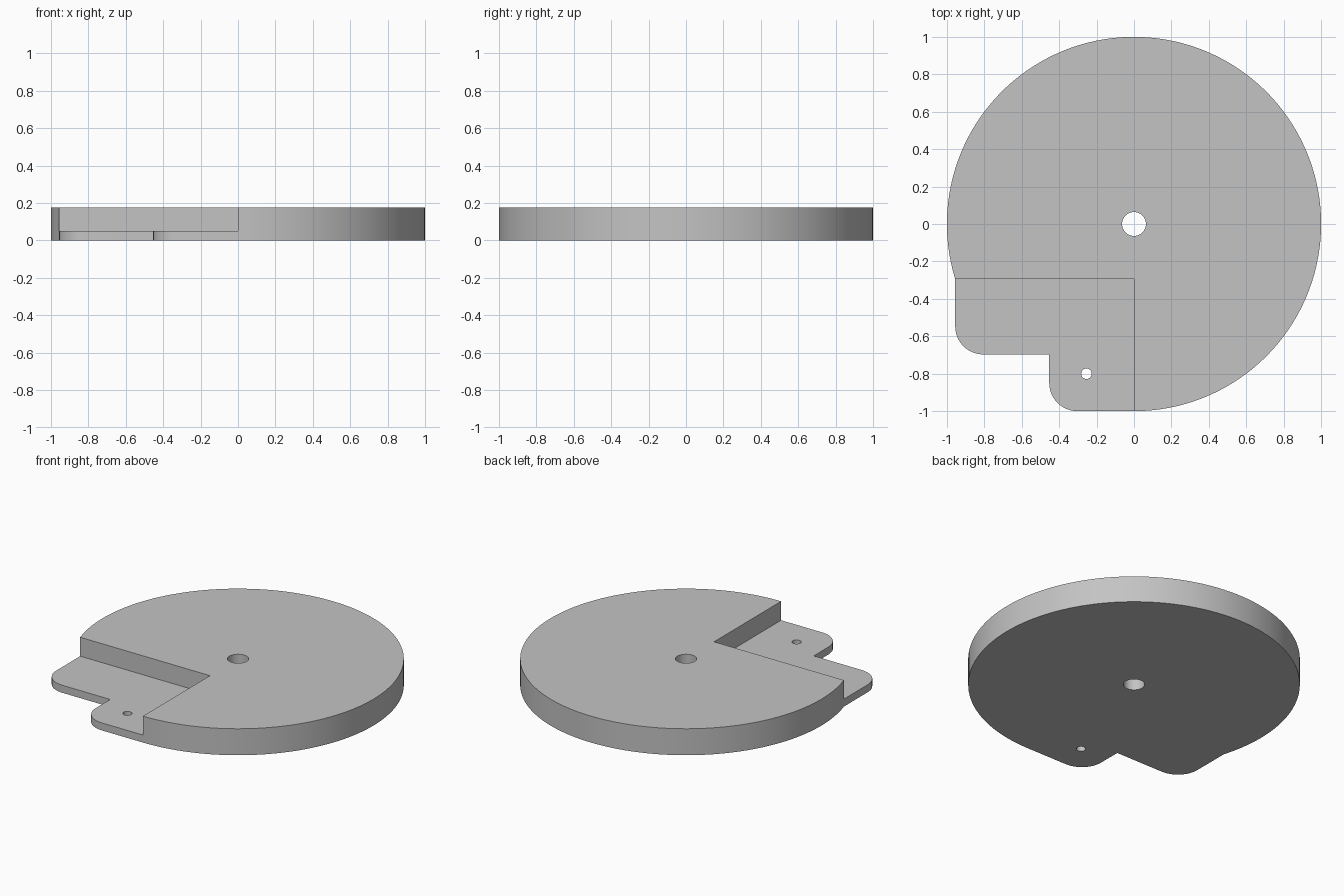
import bpy, bmesh, math
from mathutils import Vector

cube = bpy.data.objects.get("Cube")
if cube:
    bpy.data.objects.remove(cube, do_unlink=True)

HEIGHT, TAB_TOP = 0.176, 0.05
NOTCH_Y, FILLET = -0.295, 0.15

grey = bpy.data.materials.new("plain grey")
grey.use_nodes = True
colour = (0.55, 0.55, 0.55, 1)
grey.diffuse_color = colour
grey.node_tree.nodes["Principled BSDF"].inputs["Base Color"].default_value = colour


def arc(cx, cy, radius, start, end, steps):
    """Points along an arc, angles in radians."""
    angles = [start + (end - start) * i / steps for i in range(steps + 1)]
    return [(cx + radius * math.cos(a), cy + radius * math.sin(a)) for a in angles]


def prism(name, outline, z0, z1):
    """Solid made by raising a flat outline from z0 to z1."""
    bm = bmesh.new()
    base = bm.faces.new([bm.verts.new((x, y, z0)) for x, y in outline])
    raised = bmesh.ops.extrude_face_region(bm, geom=[base])["geom"]
    verts = [v for v in raised if isinstance(v, bmesh.types.BMVert)]
    bmesh.ops.translate(bm, verts=verts, vec=Vector((0, 0, z1 - z0)))
    bmesh.ops.recalc_face_normals(bm, faces=bm.faces)
    mesh = bpy.data.meshes.new(name)
    bm.to_mesh(mesh)
    bm.free()
    mesh.materials.append(grey)
    obj = bpy.data.objects.new(name, mesh)
    bpy.context.collection.objects.link(obj)
    return obj


def cut(target, cutter):
    """Subtract the cutter from the target, then discard it."""
    cutter.hide_render = True
    mod = target.modifiers.new("cut", "BOOLEAN")
    mod.operation, mod.solver, mod.object = "DIFFERENCE", "EXACT", cutter
    bpy.context.view_layer.objects.active = target
    bpy.ops.object.modifier_apply(modifier=mod.name)
    bpy.data.objects.remove(cutter, do_unlink=True)


# Disc outline running into two round-cornered tabs
left = -math.sqrt(1 - NOTCH_Y ** 2)
notch_angle = math.pi + math.asin(-NOTCH_Y)
outline = arc(0, 0, 1, -math.pi / 2, notch_angle, 108)
for x, y in ((left, -0.697), (-0.453, -1.0)):
    outline += arc(x + FILLET, y + FILLET, FILLET, math.pi, 1.5 * math.pi, 12)
    if y > -1:
        outline.append((-0.453, y))
disc = prism("disc_with_tabs", outline, 0, HEIGHT)

# Step down to the thin tabs
cut(disc, prism("notch_cutter", [(-2, -2), (0, -2), (0, NOTCH_Y), (-2, NOTCH_Y)], TAB_TOP, 1))

# Centre bore and small tab hole
for x, y, radius in ((0, 0, 0.064), (-0.254, -0.8, 0.028)):
    ring = arc(x, y, radius, 0, math.tau, 40)[:-1]
    cut(disc, prism("hole_cutter", ring, -1, 1))

bpy.ops.object.select_all(action="DESELECT")
disc.select_set(True)
bpy.context.view_layer.objects.active = disc
bpy.ops.object.shade_smooth_by_angle(angle=math.radians(30))
